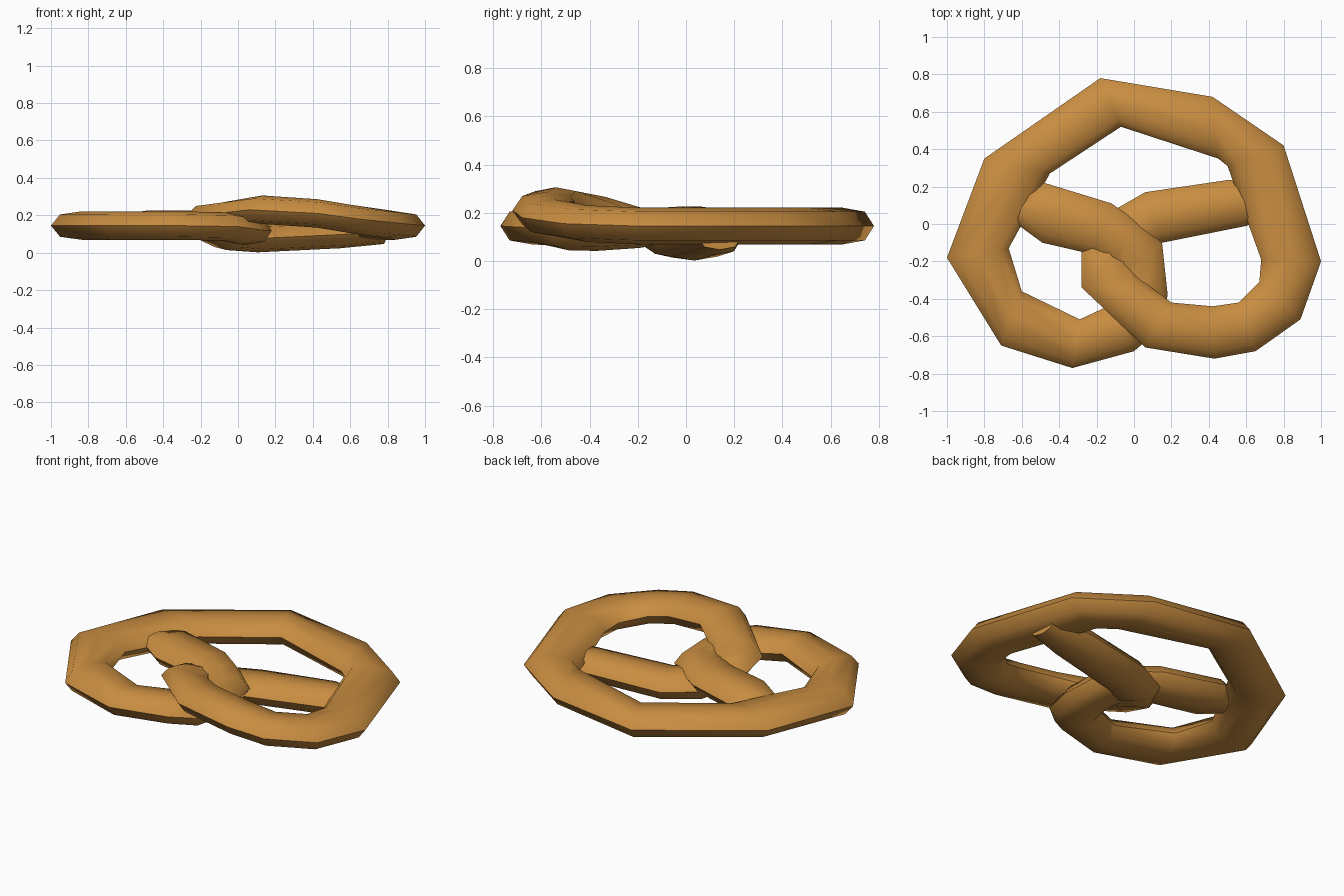
import bpy, bmesh, math
from mathutils import Vector

if "Cube" in bpy.data.objects:
    bpy.data.objects.remove(bpy.data.objects["Cube"])

# baked dough colour
crust = bpy.data.materials.new("baked_crust")
crust.diffuse_color = (0.58, 0.265, 0.052, 1)
crust.use_nodes = True
crust.node_tree.nodes["Principled BSDF"].inputs["Base Color"].default_value = crust.diffuse_color

# rope stations from one tip to the other: left edge x, y, right edge x, y, centre height
stations = [
    (-.59, .17, -.64, .01, .15), (-.48, .22, -.49, -.10, .15),
    (-.12, .11, -.23, -.16, .15), (.02, .01, -.12, -.22, .145),
    (.15, -.10, -.09, -.29, .13), (.18, -.38, -.09, -.36, .118),
    (.14, -.56, -.11, -.41, .12), (0, -.68, -.14, -.44, .14),
    (-.33, -.77, -.29, -.51, .145), (-.71, -.65, -.60, -.36, .145),
    (-1, -.18, -.67, -.13, .145), (-.80, .35, -.45, .27, .145),
    (-.18, .78, -.07, .52, .145), (.42, .68, .45, .35, .145),
    (.80, .42, .50, .31, .145), (1, -.20, .68, -.19, .145),
    (.89, -.51, .67, -.31, .155), (.65, -.68, .56, -.42, .18),
    (.43, -.72, .42, -.44, .21), (.06, -.66, .20, -.42, .23),
    (-.28, -.34, .08, -.33, .19), (-.28, -.15, -.02, -.22, .145),
    (-.15, .05, .03, -.16, .09), (.06, .17, .15, -.10, .078),
    (.50, .235, .60, -.01, .10), (.77, .23, .79, .05, .10),
]
THICK, SIDES = .076, 8


def pretzel_rope():
    bm = bmesh.new()
    rings = []
    for i, (ax, ay, bx, by, z) in enumerate(stations):
        a, b = Vector((ax, ay, z)), Vector((bx, by, z))
        mid, half = (a + b) / 2, (a - b) / 2
        t = THICK * (.7 if i in (0, len(stations) - 1) else 1)
        ring = []
        for k in range(SIDES):
            ang = 2 * math.pi * k / SIDES
            up = math.copysign(abs(math.sin(ang)) ** .7, math.sin(ang)) * t
            ring.append(bm.verts.new(mid + half * math.cos(ang) + Vector((0, 0, up))))
        rings.append(ring)
    for r, s in zip(rings, rings[1:]):
        for k in range(SIDES):
            n = (k + 1) % SIDES
            bm.faces.new((r[k], r[n], s[n], s[k]))
    # closed tips
    bm.faces.new(rings[0])
    bm.faces.new(rings[-1])
    bmesh.ops.recalc_face_normals(bm, faces=bm.faces)
    me = bpy.data.meshes.new("pretzel_rope")
    bm.to_mesh(me)
    bm.free()
    me.materials.append(crust)
    ob = bpy.data.objects.new("pretzel_rope", me)
    bpy.context.collection.objects.link(ob)
    bpy.context.view_layer.objects.active = ob
    ob.select_set(True)
    bpy.ops.object.shade_smooth_by_angle(angle=math.radians(60))


pretzel_rope()
